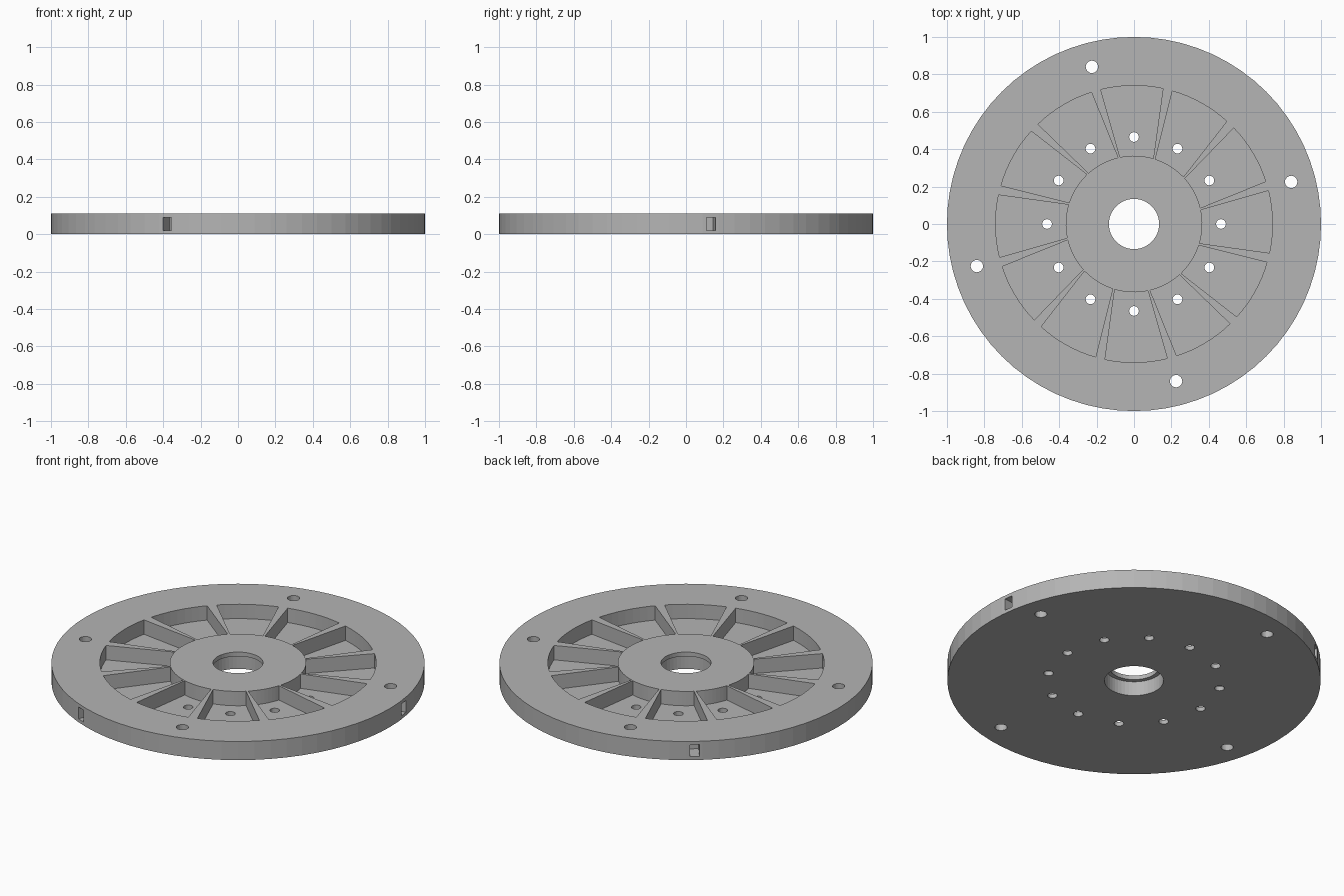
import bpy, bmesh
from math import sin, cos, tau, radians
from mathutils import Matrix, Vector

old = bpy.data.objects.get("Cube")
if old:
    bpy.data.objects.remove(old, do_unlink=True)

HEIGHT = 0.11
FLOOR = 0.025

grey = bpy.data.materials.new("plain grey")
grey.use_nodes = True
colour = (0.46, 0.46, 0.46, 1)
grey.diffuse_color = colour
grey.node_tree.nodes["Principled BSDF"].inputs["Base Color"].default_value = colour


def polar(radius, degrees):
    a = radians(degrees)
    return Vector((radius * cos(a), radius * sin(a), 0))


def prism(bm, outline, low, high):
    """Closed upright solid from a counter-clockwise outline."""
    bottom = [bm.verts.new((p.x, p.y, low)) for p in outline]
    top = [bm.verts.new((p.x, p.y, high)) for p in outline]
    bm.faces.new(bottom[::-1])
    bm.faces.new(top)
    n = len(outline)
    for i in range(n):
        j = (i + 1) % n
        bm.faces.new((bottom[i], bottom[j], top[j], top[i]))


def cylinder(bm, centre, radius, low, high, sides):
    ring = [centre + polar(radius, 360 * i / sides) for i in range(sides)]
    prism(bm, ring, low, high)


def make_object(name, bm):
    bmesh.ops.recalc_face_normals(bm, faces=bm.faces)
    mesh = bpy.data.meshes.new(name)
    bm.to_mesh(mesh)
    bm.free()
    mesh.materials.append(grey)
    obj = bpy.data.objects.new(name, mesh)
    bpy.context.scene.collection.objects.link(obj)
    return obj


def cut(target, name, bm):
    """Subtract a set of solids and discard the cutter."""
    cutter = make_object(name, bm)
    cutter.hide_render = True
    mod = target.modifiers.new(name, 'BOOLEAN')
    mod.operation = 'DIFFERENCE'
    mod.solver = 'EXACT'
    mod.object = cutter
    bpy.context.view_layer.objects.active = target
    bpy.ops.object.modifier_apply(modifier=mod.name)
    bpy.data.objects.remove(cutter, do_unlink=True)


# Main disc
bm = bmesh.new()
cylinder(bm, Vector(), 1, 0, HEIGHT, 72)
disc = make_object("slotted_disc", bm)

# Twelve slightly skewed pockets with rounded corners
bm = bmesh.new()
steps = 8
for k in range(12):
    turn = k * 30
    outer = [polar(0.74, turn - 12.1 + 26 * i / steps) for i in range(steps + 1)]
    inner = [polar(0.365, turn + 11.8 - 28.2 * i / steps) for i in range(steps + 1)]
    prism(bm, outer + inner, FLOOR, HEIGHT + 0.05)
corners = [e for e in bm.edges
           if abs(e.verts[0].co.z - e.verts[1].co.z) > 0.05
           and e.calc_face_angle() > 0.7]
bmesh.ops.bevel(bm, geom=corners, offset=0.016, segments=4,
                affect='EDGES', profile=0.5)
cut(disc, "pockets", bm)

# Pin holes through the pocket floors, and four mounting holes in the rim
bm = bmesh.new()
for k in range(12):
    cylinder(bm, polar(0.465, k * 30), 0.026, -0.05, 0.2, 20)
for k in range(4):
    cylinder(bm, polar(0.87, 15 + k * 90), 0.033, -0.05, 0.2, 24)
cut(disc, "drilled_holes", bm)

# Centre bore with a wider recess underneath
bm = bmesh.new()
cylinder(bm, Vector(), 0.134, -0.05, 0.2, 48)
cut(disc, "centre_bore", bm)
bm = bmesh.new()
cylinder(bm, Vector(), 0.158, -0.05, 0.085, 48)
cut(disc, "lower_recess", bm)

# Three rectangular notches in the outer edge
bm = bmesh.new()
for k in range(3):
    place = (Matrix.Rotation(radians(7.7) + k * tau / 3, 4, 'Z')
             @ Matrix.Translation((1, 0, 0.055))
             @ Matrix.Diagonal((0.2, 0.05, 0.07, 1)))
    bmesh.ops.create_cube(bm, size=1, matrix=place)
cut(disc, "edge_notches", bm)
